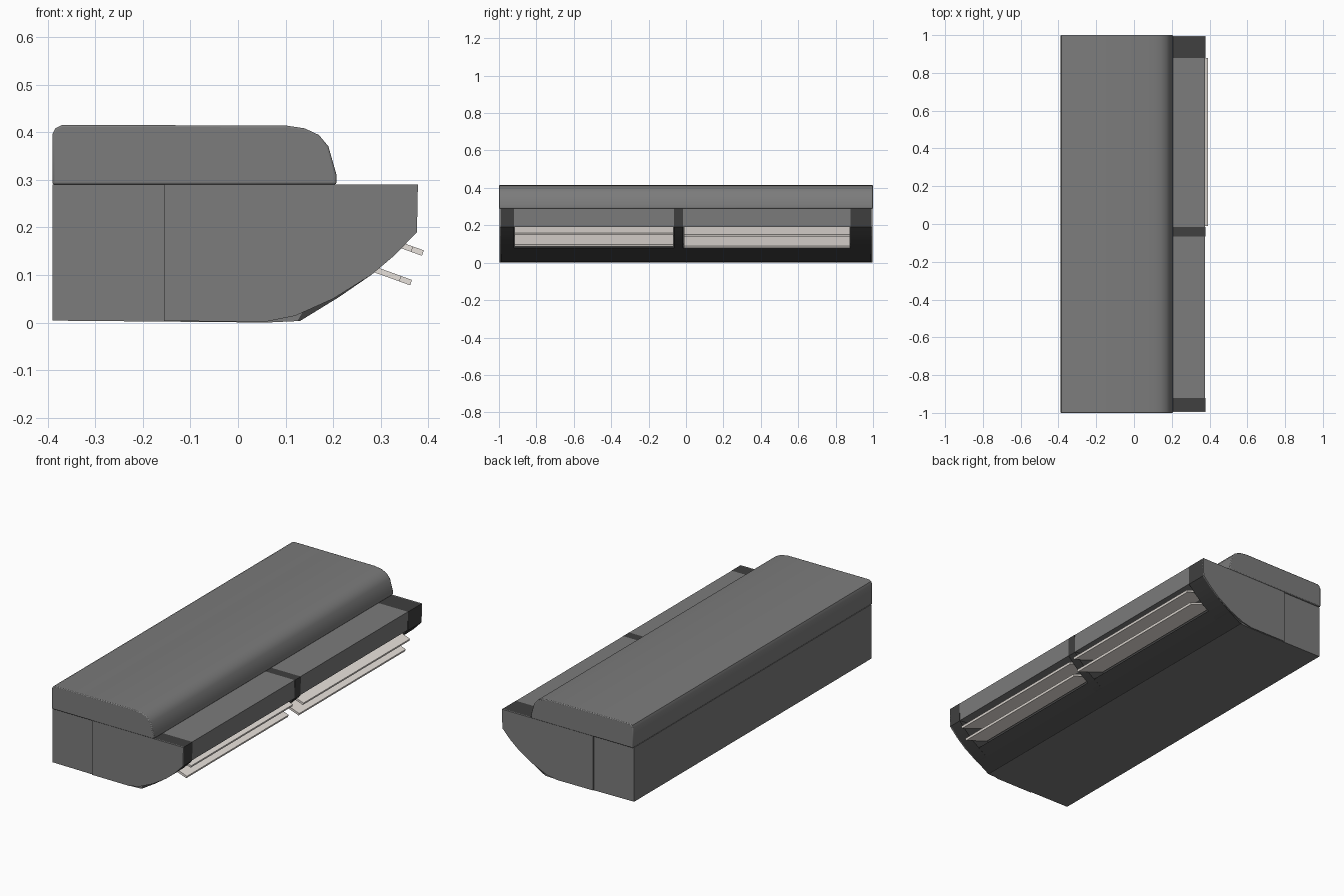
import bpy, bmesh, math
from mathutils import Vector

if "Cube" in bpy.data.objects:
    bpy.data.objects.remove(bpy.data.objects["Cube"])


def material(name, r, g, b):
    m = bpy.data.materials.new(name)
    m.diffuse_color = (r, g, b, 1)
    m.use_nodes = True
    m.node_tree.nodes["Principled BSDF"].inputs["Base Color"].default_value = m.diffuse_color
    return m


GREY = material("mid grey", 0.2, 0.2, 0.2)
DARK = material("charcoal", 0.05, 0.05, 0.05)
PALE = material("warm off white", 0.86, 0.81, 0.76)


def prism(name, profile, y0, y1, mat, smooth=False, bevel=0):
    """Extrude an x-z profile along y."""
    bm = bmesh.new()
    face = bm.faces.new([bm.verts.new((x, y0, z)) for x, z in profile])
    ext = bmesh.ops.extrude_face_region(bm, geom=[face])["geom"]
    moved = [v for v in ext if isinstance(v, bmesh.types.BMVert)]
    bmesh.ops.translate(bm, verts=moved, vec=(0, y1 - y0, 0))
    bmesh.ops.recalc_face_normals(bm, faces=bm.faces[:])
    me = bpy.data.meshes.new(name)
    bm.to_mesh(me)
    bm.free()
    ob = bpy.data.objects.new(name, me)
    bpy.context.collection.objects.link(ob)
    me.materials.append(mat)
    if bevel:
        mod = ob.modifiers.new("soft_edges", "BEVEL")
        mod.width, mod.segments = bevel, 2
        mod.limit_method, mod.angle_limit = "ANGLE", math.radians(50)
    if smooth:
        bpy.ops.object.select_all(action="DESELECT")
        ob.select_set(True)
        bpy.context.view_layer.objects.active = ob
        bpy.ops.object.shade_smooth_by_angle(angle=math.radians(35))
    return ob


# Top cover with a rounded front edge
prism("top_cover", [(-0.39, 0.29), (-0.39, 0.395), (-0.384, 0.408), (-0.37, 0.415),
                    (0.1, 0.414), (0.14, 0.408), (0.17, 0.394), (0.19, 0.37),
                    (0.2, 0.335), (0.207, 0.31), (0.207, 0.29)],
      -1, 1, GREY, smooth=True, bevel=0.004)

# Rear chassis
prism("chassis", [(-0.39, 0.004), (0.06, 0.0), (0.125, 0.003), (0.18, 0.1), (0.18, 0.29),
                  (-0.39, 0.29)], -0.99, 0.99, GREY)

# Dark lining behind the louvres and lip below the outlets
prism("outlet_lining", [(0.12, 0.003), (0.13, 0.003), (0.2, 0.046), (0.25, 0.08),
                        (0.19, 0.1), (0.19, 0.29), (0.175, 0.29), (0.175, 0.1)],
      -0.99, 0.99, DARK)

# Dark ribs framing the two outlets
front_curve = [(0.13, 0.004), (0.21, 0.052), (0.28, 0.1), (0.33, 0.142),
               (0.376, 0.19), (0.378, 0.29)]
rib = [(0.12, 0.29), (0.12, 0.004)] + front_curve
for name, y0, y1 in (("left_end_rib", -0.99, -0.92), ("centre_rib", -0.065, -0.015),
                     ("right_end_rib", 0.88, 0.99)):
    prism(name, rib, y0, y1, DARK, smooth=True)

# Grey end covers
end = [(-0.155, 0.29), (-0.155, 0.003), (0.06, 0.002), (0.12, 0.014), (0.2, 0.05),
       (0.28, 0.1), (0.33, 0.142), (0.376, 0.19), (0.378, 0.29)]
for side, name in ((-1, "left_end_cover"), (1, "right_end_cover")):
    prism(name, end, *sorted((side * 0.989, side * 0.996)), GREY)

# Per outlet: front panel and two louvre blades
for name, y0, y1, reach in (("left", -0.92, -0.065, 0.0), ("right", -0.015, 0.88, 0.024)):
    prism(name + "_front_panel", [(0.18, 0.29), (0.377, 0.29), (0.375, 0.192), (0.18, 0.205)],
          y0, y1, GREY)
    for part, tip in (("upper", (0.366, 0.154)), ("lower", (0.341, 0.092))):
        d = Vector((0.94, -0.34)).normalized()
        n = Vector((-d.y, d.x)) * 0.006
        a = Vector(tip) + d * reach
        b = a - d * (0.15 + reach)
        prism(f"{name}_{part}_louvre", [a + n, a - n, b - n, b + n], y0 + 0.004, y1 - 0.002, PALE)
